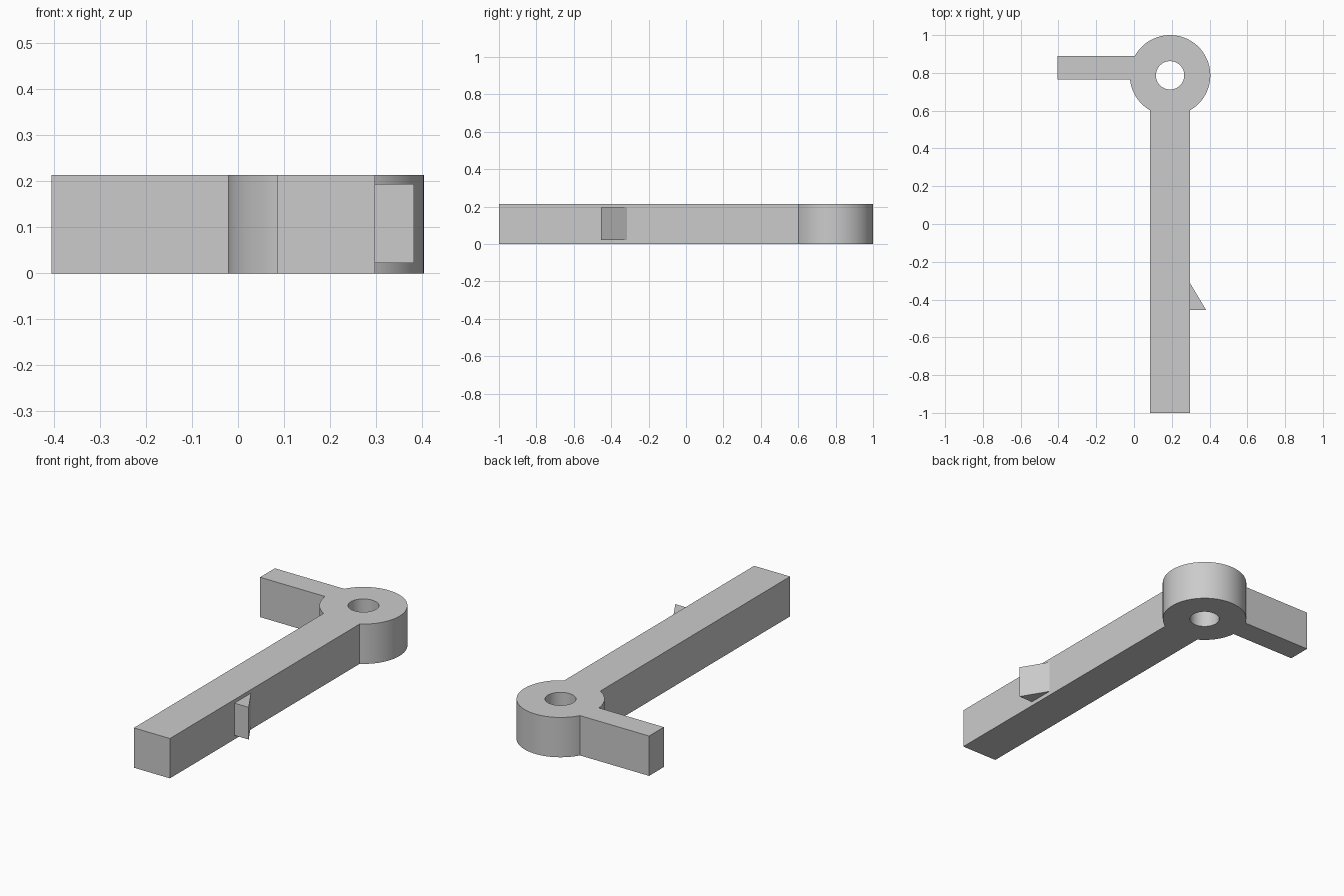
import bpy, bmesh
from math import sin, cos, asin, pi, radians

cube = bpy.data.objects.get("Cube")
if cube:
    bpy.data.objects.remove(cube, do_unlink=True)

HEIGHT = 0.213
CX, CY, RING_R, HOLE_R = 0.191, 0.787, 0.213, 0.075
BAR_HALF = RING_R / 2
ARM_LOW, ARM_HIGH, ARM_END = 0.765, 0.89, -0.405

grey = bpy.data.materials.new("light_grey")
grey.use_nodes = True
grey.diffuse_color = (0.6, 0.6, 0.6, 1)
grey.node_tree.nodes["Principled BSDF"].inputs["Base Color"].default_value = (0.6, 0.6, 0.6, 1)


def arc(radius, start, end, steps):
    """Points on a circle around the ring centre."""
    angles = [start + (end - start) * i / steps for i in range(steps + 1)]
    return [(CX + radius * cos(a), CY + radius * sin(a)) for a in angles]


def extruded(name, loops, z0, z1):
    """Fill closed outlines (the later ones are holes) and extrude upwards."""
    bm = bmesh.new()
    edges = []
    for loop in loops:
        verts = [bm.verts.new((x, y, z0)) for x, y in loop]
        edges += [bm.edges.new((v, verts[i - 1])) for i, v in enumerate(verts)]
    bmesh.ops.triangle_fill(bm, edges=edges, use_beauty=True)
    result = bmesh.ops.extrude_face_region(bm, geom=bm.faces[:])
    top = [g for g in result["geom"] if isinstance(g, bmesh.types.BMVert)]
    bmesh.ops.translate(bm, verts=top, vec=(0, 0, z1 - z0))
    bmesh.ops.recalc_face_normals(bm, faces=bm.faces[:])
    mesh = bpy.data.meshes.new(name)
    bm.to_mesh(mesh)
    bm.free()
    mesh.materials.append(grey)
    obj = bpy.data.objects.new(name, mesh)
    bpy.context.collection.objects.link(obj)
    bpy.ops.object.select_all(action="DESELECT")
    obj.select_set(True)
    bpy.context.view_layer.objects.active = obj
    bpy.ops.object.shade_smooth_by_angle(angle=radians(25))
    return obj


# Lever body: long bar, pivot ring and short side arm in one outline
arm_top = pi - asin((ARM_HIGH - CY) / RING_R)
arm_bottom = pi - asin((ARM_LOW - CY) / RING_R)
outline = [(CX - BAR_HALF, -1), (CX + BAR_HALF, -1)]
outline += arc(RING_R, radians(-60), arm_top, 60)
outline += [(ARM_END, ARM_HIGH), (ARM_END, ARM_LOW)]
outline += arc(RING_R, arm_bottom, radians(240), 20)
pivot_hole = arc(HOLE_R, 0, 2 * pi, 64)[:-1]
extruded("lever_body", [outline, pivot_hole], 0, HEIGHT)

# Wedge-shaped catch on the left side of the bar
side = CX + BAR_HALF
extruded("catch_tooth", [[(side, -0.455), (0.382, -0.455), (side, -0.315)]], 0.022, 0.194)
